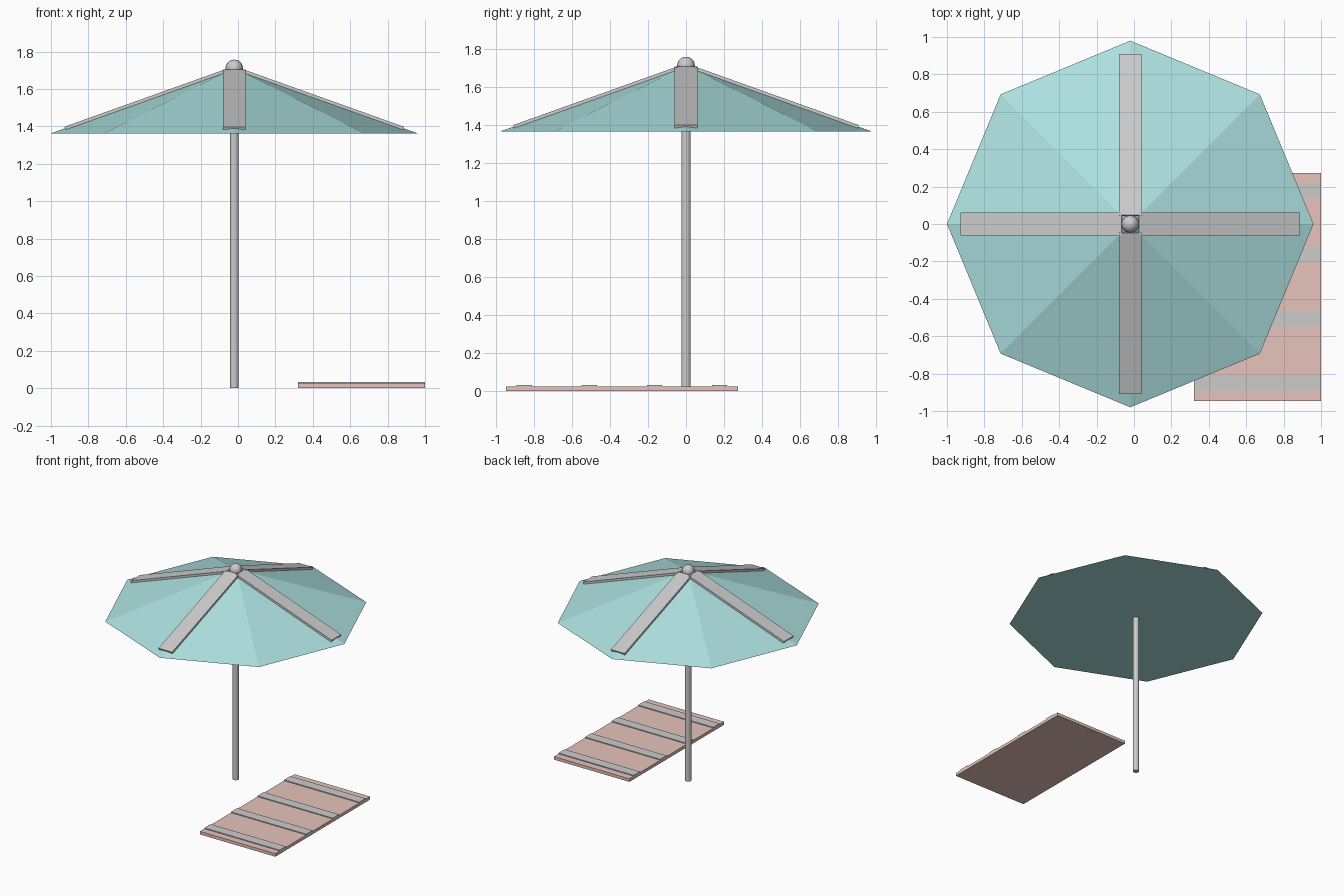
import bpy, math
from mathutils import Matrix, Vector

if "Cube" in bpy.data.objects:
    bpy.data.objects.remove(bpy.data.objects["Cube"])

CX = -0.02                      # umbrella axis
R, Z_RIM, Z_APEX = 0.98, 1.363, 1.713


def material(name, rgb):
    m = bpy.data.materials.new(name)
    m.diffuse_color = (*rgb, 1)
    m.use_nodes = True
    m.node_tree.nodes["Principled BSDF"].inputs["Base Color"].default_value = m.diffuse_color
    return m


def box(name, size, matrix, mat=None):
    bpy.ops.mesh.primitive_cube_add(size=1)
    ob = bpy.context.object
    ob.name = name
    ob.data.transform(matrix @ Matrix.Diagonal((*size, 1)))
    if mat:
        ob.data.materials.append(mat)
    return ob


teal = material("teal_fabric", (0.42, 0.75, 0.75))
pink = material("pink_fabric", (0.80, 0.55, 0.50))

# Pole
bpy.ops.mesh.primitive_cylinder_add(vertices=12, radius=0.024, depth=1.69,
                                    location=(CX, 0, 0.845))
bpy.context.object.name = "pole"

# Eight-sided canopy with a closed underside, corners on the axes
bpy.ops.mesh.primitive_cone_add(vertices=8, radius1=R, radius2=0, depth=Z_APEX - Z_RIM,
                                location=(CX, 0, (Z_APEX + Z_RIM) / 2))
canopy = bpy.context.object
canopy.name = "canopy"
canopy.data.materials.append(teal)

# Finial ball
bpy.ops.mesh.primitive_uv_sphere_add(segments=16, ring_count=10, radius=0.047,
                                     location=(CX, 0, 1.71))
bpy.context.object.name = "finial"
bpy.ops.object.shade_smooth_by_angle()

# Four flat straps centred on the canopy ridges
slope = math.atan2(Z_APEX - Z_RIM, R)
r_in, r_out = 0.045, 0.905
r_mid = (r_in + r_out) / 2
z_mid = Z_APEX - r_mid * math.tan(slope)
for i in range(4):
    m = (Matrix.Translation((CX, 0, 0)) @ Matrix.Rotation(i * math.pi / 2, 4, 'Z')
         @ Matrix.Translation((r_mid, 0, z_mid)) @ Matrix.Rotation(slope, 4, 'Y'))
    box(f"canopy_strap_{i + 1}", ((r_out - r_in) / math.cos(slope), 0.122, 0.017), m)

# Beach mat with four raised stripes
box("mat", (0.68, 1.22, 0.025), Matrix.Translation((0.66, -0.337, 0.0125)), pink)
for i in range(4):
    y = -0.85 + i * 0.342
    box(f"mat_stripe_{i + 1}", (0.68, 0.08, 0.012), Matrix.Translation((0.66, y, 0.026)))
